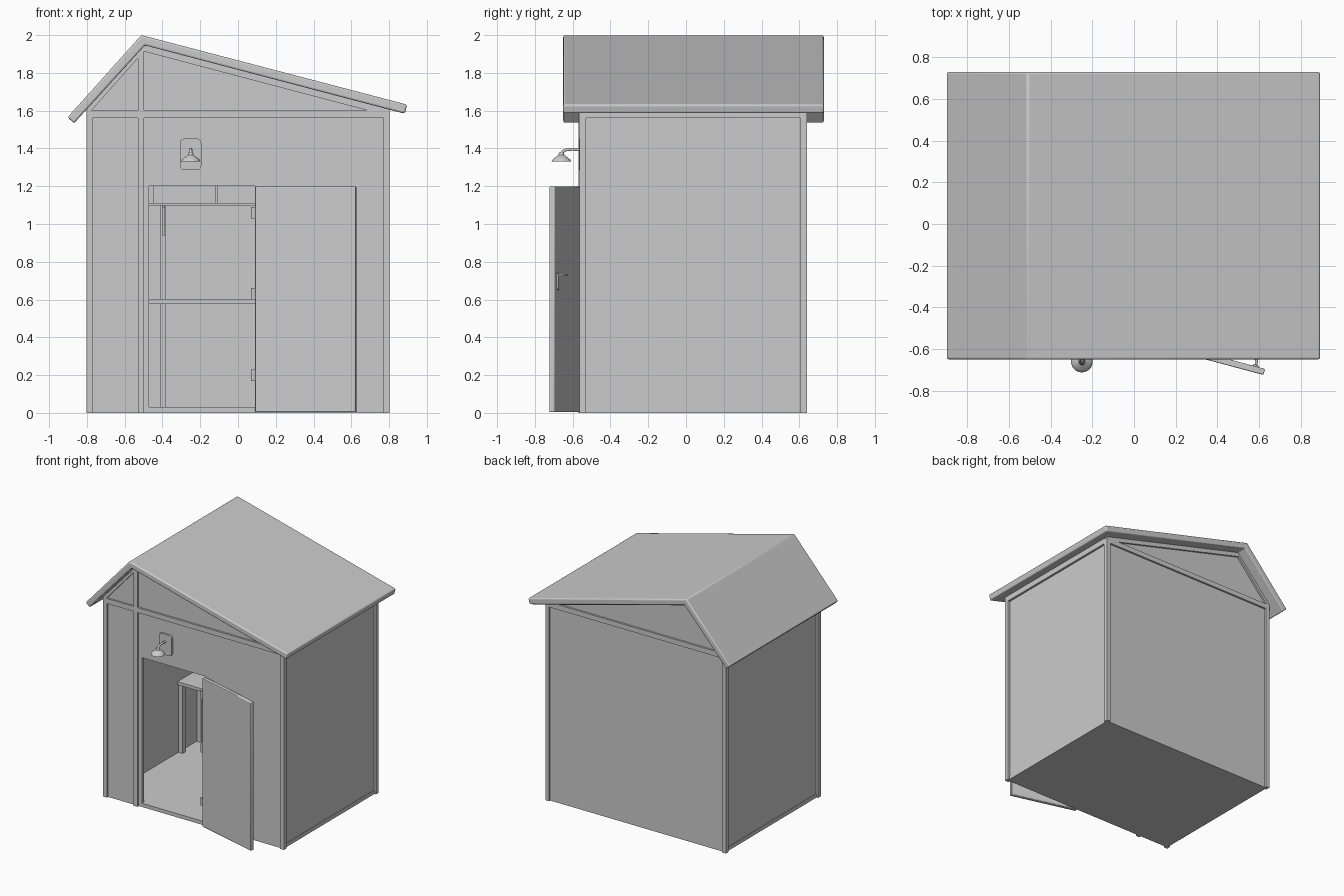
import bpy, bmesh, math
from mathutils import Vector, Matrix

if "Cube" in bpy.data.objects:
    bpy.data.objects.remove(bpy.data.objects["Cube"])


def finish(bm, name, bevel=0.0, segs=2, smooth=False, mat=None):
    bmesh.ops.recalc_face_normals(bm, faces=bm.faces)
    if mat:
        bm.transform(mat)
    me = bpy.data.meshes.new(name)
    bm.to_mesh(me)
    bm.free()
    ob = bpy.data.objects.new(name, me)
    bpy.context.collection.objects.link(ob)
    if bevel:
        m = ob.modifiers.new("bevel", 'BEVEL')
        m.width, m.segments, m.limit_method = bevel, segs, 'ANGLE'
    if smooth:
        bpy.ops.object.select_all(action='DESELECT')
        bpy.context.view_layer.objects.active = ob
        ob.select_set(True)
        bpy.ops.object.shade_smooth_by_angle(angle=math.radians(35))
    return ob


def prism(name, pts, y0, y1, **kw):
    """Extrude an (x, z) outline from y0 to y1."""
    bm = bmesh.new()
    f = bm.faces.new([bm.verts.new((x, y0, z)) for x, z in pts])
    r = bmesh.ops.extrude_face_region(bm, geom=[f])
    vs = [v for v in r["geom"] if isinstance(v, bmesh.types.BMVert)]
    bmesh.ops.translate(bm, verts=vs, vec=(0, y1 - y0, 0))
    return finish(bm, name, **kw)


def box(name, x0, x1, y0, y1, z0, z1, **kw):
    return prism(name, [(x0, z0), (x1, z0), (x1, z1), (x0, z1)], y0, y1, **kw)


def cone(name, loc, r1, r2, h, n=24, mat=None):
    bm = bmesh.new()
    bmesh.ops.create_cone(bm, cap_ends=True, segments=n, radius1=r1, radius2=r2, depth=h,
                          matrix=Matrix.Translation(loc))
    return finish(bm, name, smooth=True, mat=mat)


F, B = -0.565, 0.64      # front and back trim faces
FP, BP = -0.55, 0.625    # front and back panel faces

# walls and floor
box("floor", -.79, .79, FP, BP, 0, .03)
top = [(.785, 1.615), (-.505, 1.952), (-.785, 1.625)]
prism("front_wall", [(-.785, 0), (-.47, 0), (-.47, 1.2), (.09, 1.2), (.09, 0), (.785, 0)] + top, FP, FP + .03)
prism("back_wall", [(-.785, 0), (.785, 0)] + top, BP - .03, BP)

for s, side in ((-1, "left"), (1, "right")):
    a, b = sorted((s * .755, s * .785))
    box(side + "_wall", a, b, FP, BP, 0, 1.61)
    a, b = sorted((s * .77, s * .803))
    box(side + "_front_post", a, b, F, F + .035, 0, 1.6)
    box(side + "_back_post", a, b, B - .035, B, 0, 1.6)
    box(side + "_eave_trim", a, b, F + .03, B - .03, 1.56, 1.605)

# gable trim on both ends
for end, y0, y1 in (("front", F, FP + .005), ("back", BP - .005, B)):
    box(end + "_gable_rail", -.79, .79, y0, y1, 1.56, 1.6)
    prism(end + "_long_rake", [(-.515, 1.957), (.803, 1.612), (.803, 1.57), (-.515, 1.918)], y0, y1)
    prism(end + "_short_rake", [(-.505, 1.957), (-.803, 1.625), (-.803, 1.57), (-.505, 1.905)], y0, y1)
box("front_ridge_post", -.53, -.498, F - .003, FP, 0, 1.94)

# roof, one folded slab with rounded rims
prism("roof", [(-.902, 1.565), (-.512, 2.0), (.895, 1.632), (.883, 1.584), (-.493, 1.946), (-.868, 1.533)],
      -.65, .73, bevel=.01, segs=3, smooth=True)

# open door with hinges and handle, built closed along x and swung about the hinge
swing = Matrix.Translation((.09, -.582, 0)) @ Matrix.Rotation(math.radians(-15), 4, 'Z')
box("door", 0, .55, 0, .03, .004, 1.198, bevel=.005, smooth=True, mat=swing)
for i, z in enumerate((.2, .63, 1.06)):
    cone("hinge_%d" % i, (.082, -.572, z), .014, .014, .06, 16)
box("handle_plate", .488, .516, .028, .038, .65, .74, bevel=.004, smooth=True, mat=swing)


def tube(name, pts, r, mat=None):
    cu = bpy.data.curves.new(name, 'CURVE')
    cu.dimensions = '3D'
    cu.bevel_depth, cu.bevel_resolution, cu.use_fill_caps = r, 3, True
    cu.resolution_u = 8
    sp = cu.splines.new('BEZIER')
    sp.bezier_points.add(len(pts) - 1)
    for p, co in zip(sp.bezier_points, pts):
        p.co = co
        p.handle_left_type = p.handle_right_type = 'AUTO'
    ob = bpy.data.objects.new(name, cu)
    bpy.context.collection.objects.link(ob)
    if mat:
        ob.matrix_world = mat
    return ob


tube("door_handle", [(.502, .035, .73), (.5, .06, .73), (.485, .066, .73), (.435, .066, .73)], .006, swing)

# wall lamp: plate, bent arm and flared shade
box("lamp_plate", -.308, -.194, -.566, FP + .005, 1.285, 1.452, smooth=True)
plate = bpy.data.objects["lamp_plate"]
bm = bmesh.new()
bm.from_mesh(plate.data)
rim = [e for e in bm.edges if abs(e.verts[0].co.y - e.verts[1].co.y) > .01]
bmesh.ops.bevel(bm, geom=rim, offset=.025, segments=5, profile=.5, affect='EDGES')
bm.to_mesh(plate.data)
bm.free()
tube("lamp_arm", [(-.25, -.555, 1.392), (-.25, -.615, 1.395), (-.25, -.65, 1.385), (-.25, -.663, 1.36)], .008)
bm = bmesh.new()
prof = [(.012, 1.378), (.016, 1.365), (.036, 1.35), (.048, 1.34), (.052, 1.33), (.045, 1.333), (.001, 1.355)]
vs = [bm.verts.new((r, 0, z)) for r, z in prof]
es = [bm.edges.new(p) for p in zip(vs, vs[1:])]
bmesh.ops.spin(bm, geom=vs + es, cent=(0, 0, 0), axis=(0, 0, 1), angle=math.tau, steps=32)
bmesh.ops.remove_doubles(bm, verts=bm.verts, dist=1e-5)
finish(bm, "lamp_shade", smooth=True, mat=Matrix.Translation((-.25, -.66, 0)))

# workbench along the back wall
box("bench_top", -.755, .755, .31, .6, .577, .602)
for x in (-.735, .735):
    for y in (.34, .57):
        box("bench_leg", x - .018, x + .018, y - .018, y + .018, .02, .58)

# upper shelf with brackets, wall studs and two storage boxes
box("upper_shelf", -.755, .755, .4, .6, 1.098, 1.112)
for x in (-.395, .395):
    box("back_stud", x - .015, x + .015, .58, .6, .02, 1.6)
    box("bracket_upright", x - .008, x + .008, .565, .585, .94, 1.1)
    box("bracket_arm", x - .008, x + .008, .43, .585, 1.085, 1.1)
box("storage_box_left", -.45, -.12, .42, .58, 1.11, 1.27)
box("storage_box_right", -.11, .18, .42, .58, 1.11, 1.25)
